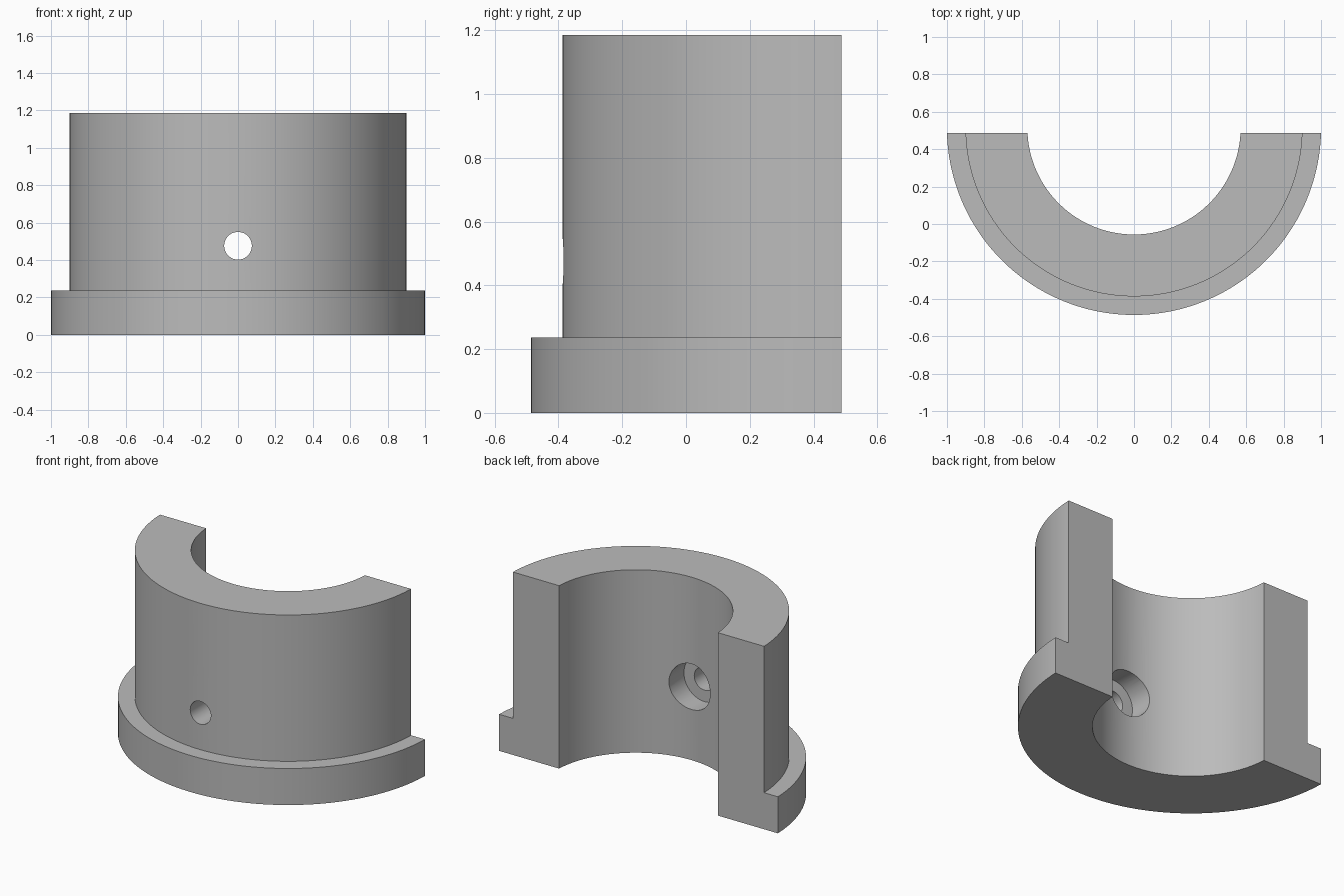
import bpy
import bmesh
import math

if "Cube" in bpy.data.objects:
    bpy.data.objects.remove(bpy.data.objects["Cube"], do_unlink=True)

# Main dimensions
AXIS_Y = 0.514      # centre of the arcs, just behind the split face
SPLIT_Y = 0.487     # flat split face
R_BORE, R_BODY, R_FLANGE = 0.57, 0.901, 1.0003
Z_FLANGE, Z_TOP = 0.237, 1.186
HOLE_Z, R_HOLE = 0.476, 0.074
STEP_Y = -0.19      # floor of the counterbore
SEGMENTS = 96

grey = bpy.data.materials.new("plain grey")
grey.use_nodes = True
colour = (0.5, 0.5, 0.5, 1)
grey.diffuse_color = colour
grey.node_tree.nodes["Principled BSDF"].inputs["Base Color"].default_value = colour


def arc_point(r, t):
    """Point on the arc of radius r, from split face to split face."""
    start = math.asin((AXIS_Y - SPLIT_Y) / r)
    a = math.pi + start + t * (math.pi - 2 * start)
    return r * math.cos(a), AXIS_Y + r * math.sin(a)


# Half bushing: stepped section swept round the axis
section = [(R_BORE, 0), (R_FLANGE, 0), (R_FLANGE, Z_FLANGE),
           (R_BODY, Z_FLANGE), (R_BODY, Z_TOP), (R_BORE, Z_TOP)]
bm = bmesh.new()
rings = [[bm.verts.new((*arc_point(r, i / SEGMENTS), z)) for r, z in section]
         for i in range(SEGMENTS + 1)]
for a, b in zip(rings, rings[1:]):
    for k in range(len(section)):
        n = (k + 1) % len(section)
        bm.faces.new((a[k], a[n], b[n], b[k]))
bm.faces.new(rings[0])
bm.faces.new(rings[-1])
bmesh.ops.recalc_face_normals(bm, faces=bm.faces)
mesh = bpy.data.meshes.new("half_bushing")
bm.to_mesh(mesh)
bm.free()
mesh.materials.append(grey)
bushing = bpy.data.objects.new("half_bushing", mesh)
bpy.context.collection.objects.link(bushing)


def drill(name, radius, y0, y1):
    """Cut a round hole along y through the wall."""
    bpy.ops.mesh.primitive_cylinder_add(
        vertices=48, radius=radius, depth=y1 - y0,
        location=(0, (y0 + y1) / 2, HOLE_Z), rotation=(math.pi / 2, 0, 0))
    cutter = bpy.context.object
    cutter.name = name
    cutter.hide_render = True
    cutter.data.materials.append(grey)
    mod = bushing.modifiers.new(name, "BOOLEAN")
    mod.operation = "DIFFERENCE"
    mod.solver = "EXACT"
    mod.object = cutter
    bpy.ops.object.select_all(action="DESELECT")
    bushing.select_set(True)
    bpy.context.view_layer.objects.active = bushing
    bpy.ops.object.modifier_apply(modifier=name)
    bpy.data.objects.remove(cutter, do_unlink=True)


# Through hole, then the wider counterbore from the inside
drill("through_hole", R_HOLE, -0.6, 0.2)
drill("counterbore", 2 * R_HOLE, STEP_Y, 0.2)

bpy.ops.object.shade_smooth_by_angle(angle=math.radians(30))
